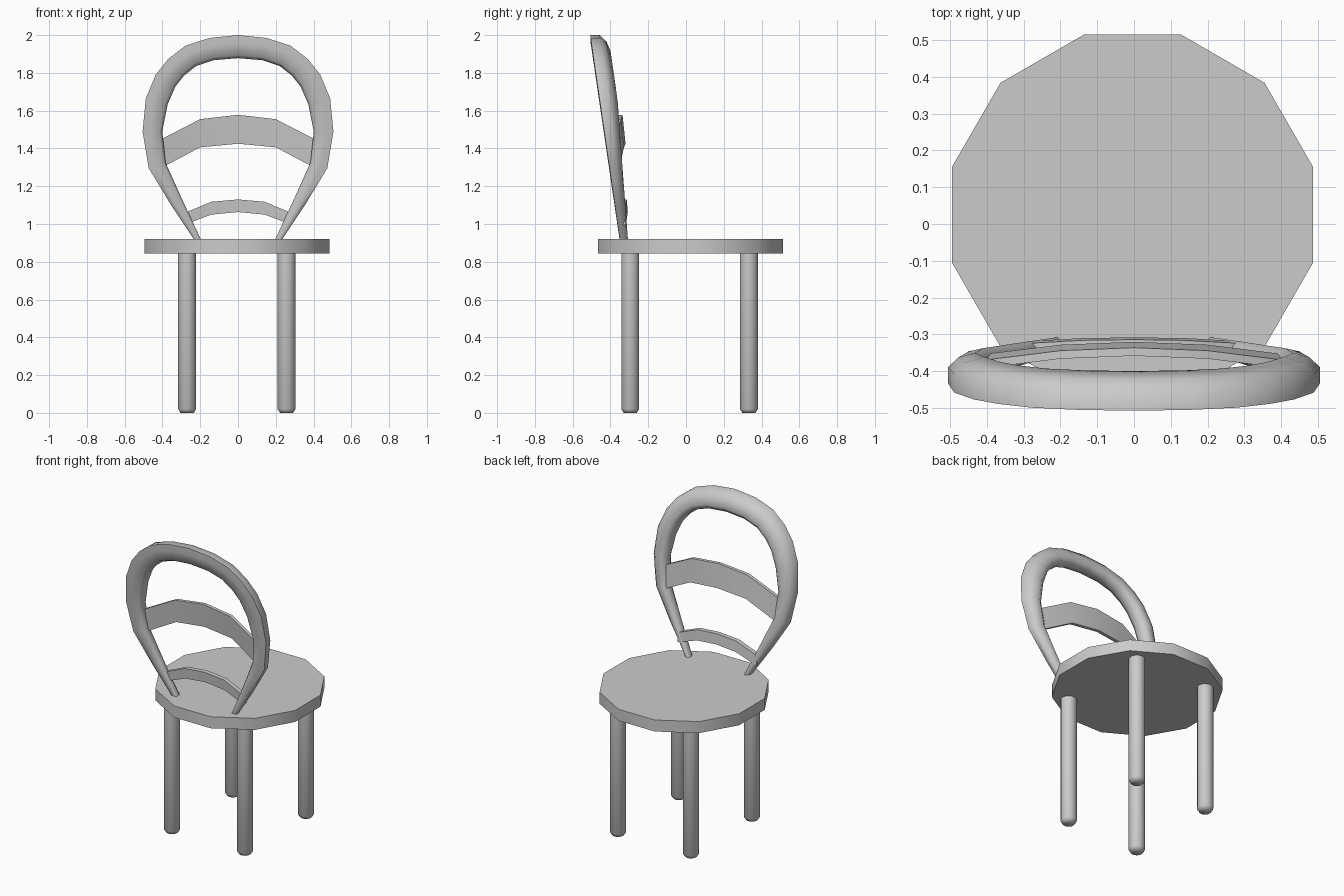
import bpy, bmesh, math
from mathutils import Vector

cube = bpy.data.objects.get("Cube")
if cube:
    bpy.data.objects.remove(cube)

grey = bpy.data.materials.new("plain grey")
grey.use_nodes = True
grey.diffuse_color = (0.6, 0.6, 0.6, 1)
grey.node_tree.nodes["Principled BSDF"].inputs["Base Color"].default_value = (0.6, 0.6, 0.6, 1)


def finish(obj, angle=40):
    obj.data.materials.append(grey)
    bpy.ops.object.select_all(action="DESELECT")
    obj.select_set(True)
    bpy.context.view_layer.objects.active = obj
    bpy.ops.object.shade_smooth_by_angle(angle=math.radians(angle))


def loft(name, rings, angle):
    """Skin a list of closed rings and cap both ends."""
    bm = bmesh.new()
    loops = [[bm.verts.new(p) for p in ring] for ring in rings]
    for a, b in zip(loops, loops[1:]):
        for i in range(len(a)):
            j = (i + 1) % len(a)
            bm.faces.new((a[i], a[j], b[j], b[i]))
    bm.faces.new(loops[0])
    bm.faces.new(loops[-1])
    bmesh.ops.recalc_face_normals(bm, faces=bm.faces)
    mesh = bpy.data.meshes.new(name)
    bm.to_mesh(mesh)
    bm.free()
    obj = bpy.data.objects.new(name, mesh)
    bpy.context.collection.objects.link(obj)
    finish(obj, angle)


def disc(x, y, r, z, sides):
    turn = math.pi / sides
    return [(x + r * math.cos(turn + math.tau * i / sides),
             y + r * math.sin(turn + math.tau * i / sides), z) for i in range(sides)]


# Twelve-sided seat
loft("seat", [disc(-0.004, 0.025, 0.507, z, 12) for z in (0.845, 0.92)], 40)

# Four round legs with chamfered feet
for side, x in (("left", 0.257), ("right", -0.269)):
    for end, y in (("front", -0.295), ("rear", 0.333)):
        loft(f"{end}_{side}_leg", [disc(x, y, r, z, 12) for r, z in
             ((0.036, 0), (0.049, 0.02), (0.049, 0.86))], 60)

# Bent hoop: half path as x, z, half width; then mirrored
half = [(0.2, 0.89, 0.013), (0.215, 0.92, 0.016), (0.325, 1.115, 0.033),
        (0.428, 1.31, 0.047), (0.453, 1.49, 0.052), (0.43, 1.65, 0.06),
        (0.383, 1.76, 0.061), (0.327, 1.83, 0.061), (0.25, 1.89, 0.061),
        (0.14, 1.926, 0.06), (0, 1.939, 0.061)]
path = half + [(-x, z, w) for x, z, w in reversed(half[:-1])]
# Section as outward offset and depth fraction from the flat face
section = [(1, 0.04), (1, 0.55), (0.45, 0.86), (-0.4, 1), (-0.9, 0.75),
           (-1, 0.3), (-0.75, 0), (0.3, 0)]
rings = []
for i, (x, z, w) in enumerate(path):
    a, b = path[max(i - 1, 0)], path[min(i + 1, len(path) - 1)]
    along = Vector((b[0] - a[0], b[1] - a[1])).normalized()
    out = Vector((along.y, -along.x))
    depth = 0.045 + 0.054 * min(max((z - 0.92) / 0.75, 0), 1)
    ring = []
    for u, v in section:
        pz = z + out.y * u * w
        ring.append((x + out.x * u * w, -0.511 + 0.147 * (2 - pz) + v * depth, pz))
    rings.append(ring)
loft("back_hoop", rings, 80)


def slat(name, stations, thick, lean):
    """Arched cross bar: stations are x, centre y, bottom z, top z."""
    full = [(-x, y, lo, hi) for x, y, lo, hi in reversed(stations[1:])] + stations
    loft(name, [[(x, y - thick, lo), (x, y + thick, lo),
                 (x, y + thick - lean, hi), (x, y - thick - lean, hi)]
                for x, y, lo, hi in full], 40)


# Cross bars between the hoop sides
slat("upper_slat", [(0, -0.331, 1.425, 1.578), (0.2, -0.339, 1.406, 1.555),
                    (0.41, -0.365, 1.295, 1.447)], 0.011, 0.016)
slat("lower_slat", [(0, -0.323, 1.063, 1.13), (0.14, -0.325, 1.05, 1.118),
                    (0.285, -0.333, 0.996, 1.058)], 0.015, 0.006)
